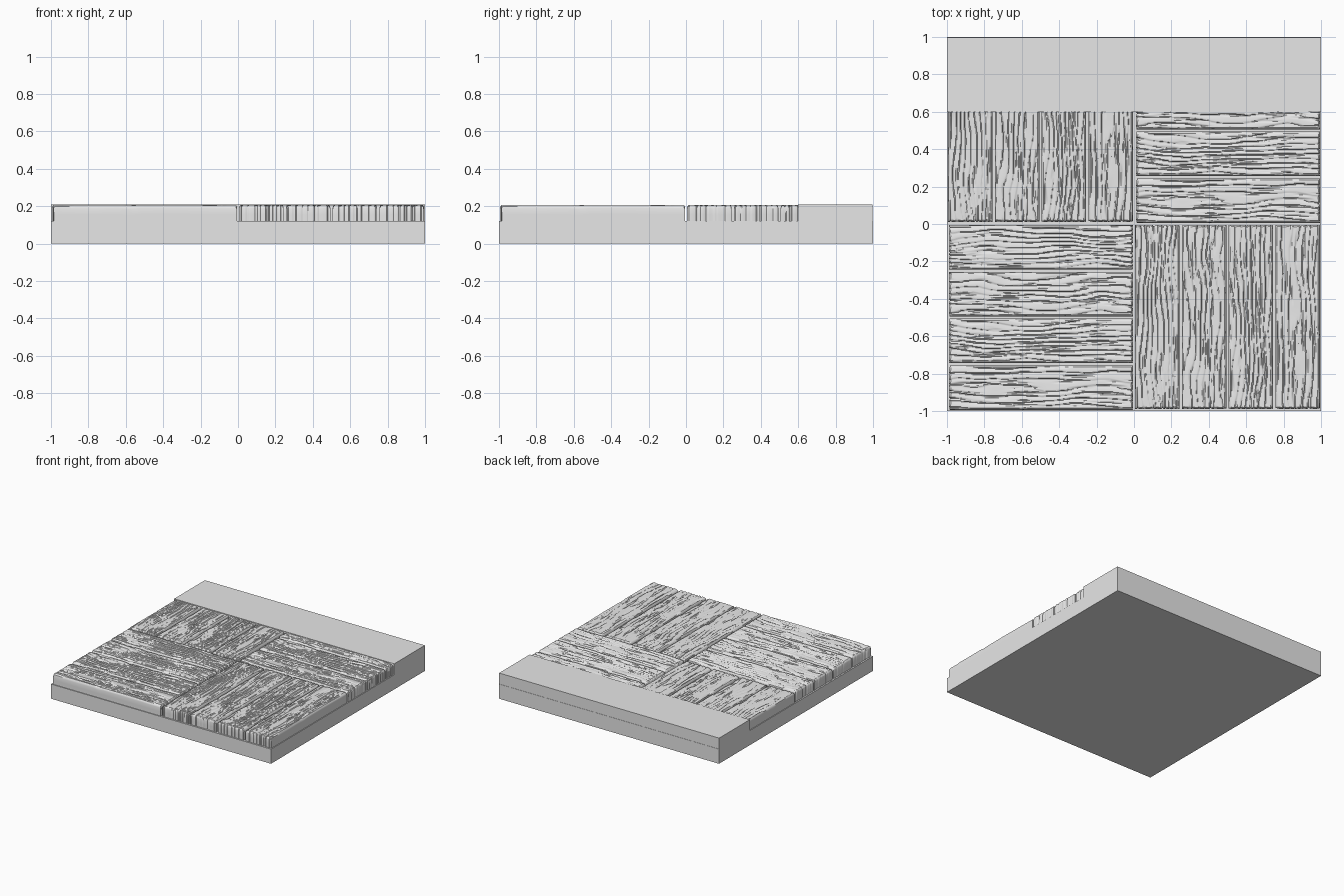
import bpy
import bmesh
import math
from mathutils import Matrix, Vector, noise

if "Cube" in bpy.data.objects:
    bpy.data.objects.remove(bpy.data.objects["Cube"], do_unlink=True)

BASE_TOP = 0.12
BOARD_H = 0.087
BOARD_W = 0.238
BOARD_L = 0.985

# One plain grey for everything
grey = bpy.data.materials.new("plain grey")
grey.use_nodes = True
grey.diffuse_color = (0.8, 0.8, 0.8, 1)
grey.node_tree.nodes["Principled BSDF"].inputs["Base Color"].default_value = (0.8, 0.8, 0.8, 1)


def add_object(name, mesh):
    obj = bpy.data.objects.new(name, mesh)
    bpy.context.collection.objects.link(obj)
    return obj


def box(name, low, high):
    low, high = Vector(low), Vector(high)
    bm = bmesh.new()
    bmesh.ops.create_cube(bm, size=1)
    bmesh.ops.scale(bm, vec=high - low, verts=bm.verts)
    bmesh.ops.translate(bm, vec=(low + high) / 2, verts=bm.verts)
    mesh = bpy.data.meshes.new(name)
    bm.to_mesh(mesh)
    bm.free()
    mesh.materials.append(grey)
    return add_object(name, mesh)


def rim_profile(size, steps):
    """Wall, rounded shoulder and flat top as (position, height factor)."""
    half = size / 2
    rim = [(half, 0), (half, 0.4), (half, 0.8), (half - 0.003, 0.93), (half - 0.009, 1)]
    inner = half - 0.009
    top = [(-inner + 2 * inner * i / steps, 1) for i in range(1, steps)]
    return [(-p, h) for p, h in rim] + top + rim[::-1]


def grain_depth(x, y, seed, ridges):
    """Wavy weathered ridges, steep on one side, with short cracks."""
    warp = noise.noise((x * 7, y * 3.2, seed)) * 1.3
    warp += noise.noise((x * 16, y * 8, seed + 5)) * 0.35
    phase = (x * ridges + warp) % 1
    strength = 0.55 + 0.45 * noise.noise((x * 18, y * 3, seed + 9))
    depth = 0.011 * strength * (1 - phase) ** 2.2
    crack = noise.noise((x * 75 + warp, y * 6, seed + 13))
    depth += 0.022 * max(0, crack - 0.25)
    return max(0, min(depth, 0.018))


def board_mesh(name, seed, ridges):
    across = rim_profile(BOARD_W, 52)
    along = rim_profile(BOARD_L, 88)
    bm = bmesh.new()
    rows = []
    for j, (y, hy) in enumerate(along):
        is_end = j < 5 or j >= len(along) - 5
        row = []
        for x, hx in across:
            depth = grain_depth(x, y, seed, ridges)
            height = min(hx, hy)
            # The grooves run over the top and down the end faces
            pull = math.copysign(depth * 0.7, y) if is_end else 0
            row.append(bm.verts.new((x, y - pull, height * (BOARD_H - depth))))
        rows.append(row)
    for a, b in zip(rows, rows[1:]):
        for i in range(len(a) - 1):
            bm.faces.new((a[i], a[i + 1], b[i + 1], b[i]))
    for face in bm.faces:
        face.smooth = True
    mesh = bpy.data.meshes.new(name)
    bm.to_mesh(mesh)
    bm.free()
    mesh.set_sharp_from_angle(angle=math.radians(40))
    mesh.materials.append(grey)
    return mesh


# Base slab and the raised strip along the back
box("base_slab", (-1, -1, 0), (1, 1, BASE_TOP))
box("back_strip", (-1, 0.6, BASE_TOP), (1, 0.998, 0.21))

# Four boards per panel, alternating fine and broad grain
boards = [board_mesh("grain_board_" + str(i + 1), 3.7 + 21 * i, 27 if i % 2 else 38)
          for i in range(4)]

# Panels alternate lengthwise and crosswise boards
panels = [("back_right", -0.5, 0.5, 0), ("front_left", 0.5, -0.5, 0),
          ("front_right", -0.5, -0.5, -90), ("back_left", 0.5, 0.5, -90)]
for panel, px, py, angle in panels:
    turn = Matrix.Rotation(math.radians(angle), 4, "Z")
    for i, mesh in enumerate(boards):
        board = add_object(panel + "_board_" + str(i + 1), mesh)
        slot = Matrix.Translation((-0.375 + 0.25 * i, 0.003, 0))
        board.matrix_world = Matrix.Translation((px, py, BASE_TOP)) @ turn @ slot
